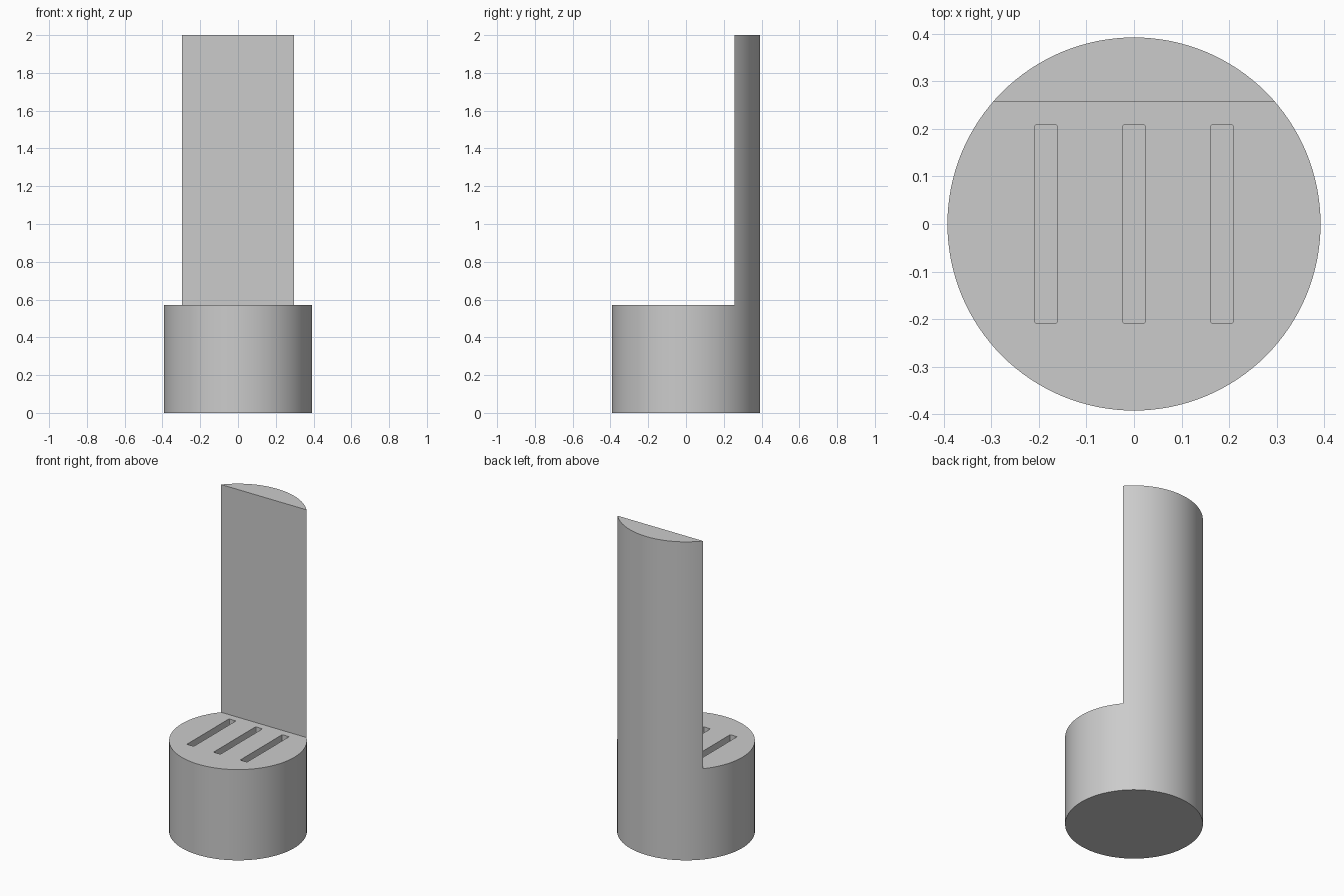
import bpy
import bmesh
from mathutils import Matrix, Vector

cube = bpy.data.objects.get("Cube")
if cube:
    bpy.data.objects.remove(cube, do_unlink=True)

RADIUS, HEIGHT = 0.392, 2.0
BASE_TOP, BACK_Y = 0.57, 0.256
SLOT_X, SLOT_WIDTH, SLOT_LENGTH, SLOT_DEPTH = 0.185, 0.048, 0.418, 0.35

grey = bpy.data.materials.new("light grey")
grey.use_nodes = True
colour = (0.6, 0.6, 0.6, 1)
grey.diffuse_color = colour
grey.node_tree.nodes["Principled BSDF"].inputs["Base Color"].default_value = colour


def add_object(name, bm):
    mesh = bpy.data.meshes.new(name)
    bm.to_mesh(mesh)
    bm.free()
    mesh.materials.append(grey)
    obj = bpy.data.objects.new(name, mesh)
    bpy.context.collection.objects.link(obj)
    return obj


def box(name, low, high, corner=0):
    """Box between two corners, with optionally rounded upright edges."""
    low, high = Vector(low), Vector(high)
    bm = bmesh.new()
    bmesh.ops.create_cube(bm, size=1, matrix=Matrix.LocRotScale((low + high) / 2, None, high - low))
    if corner:
        upright = [e for e in bm.edges if abs(e.verts[0].co.z - e.verts[1].co.z) > 0.01]
        bmesh.ops.bevel(bm, geom=upright, offset=corner, segments=3, profile=0.5, affect='EDGES')
    return add_object(name, bm)


def cut(target, cutter):
    cutter.hide_render = True
    mod = target.modifiers.new("cut", 'BOOLEAN')
    mod.operation = 'DIFFERENCE'
    mod.solver = 'EXACT'
    mod.object = cutter
    bpy.context.view_layer.objects.active = target
    bpy.ops.object.modifier_apply(modifier=mod.name)
    bpy.data.objects.remove(cutter, do_unlink=True)


# Full-height round body
bm = bmesh.new()
bmesh.ops.create_cone(bm, cap_ends=True, segments=128, radius1=RADIUS, radius2=RADIUS,
                      depth=HEIGHT, matrix=Matrix.Translation((0, 0, HEIGHT / 2)))
body = add_object("holder_body", bm)

# Remove the upper front, leaving the tall back panel
cut(body, box("front_cutter", (-1, -1, BASE_TOP), (1, BACK_Y, HEIGHT + 1)))

# Three parallel slots in the base top
for x in (-SLOT_X, 0, SLOT_X):
    w, l = SLOT_WIDTH / 2, SLOT_LENGTH / 2
    cut(body, box("slot_cutter", (x - w, -l, BASE_TOP - SLOT_DEPTH),
                  (x + w, l, BASE_TOP + 0.1), corner=0.005))

# Smooth round walls with sharp rims
bpy.ops.object.select_all(action='DESELECT')
body.select_set(True)
bpy.context.view_layer.objects.active = body
bpy.ops.object.shade_smooth_by_angle(angle=0.5)
